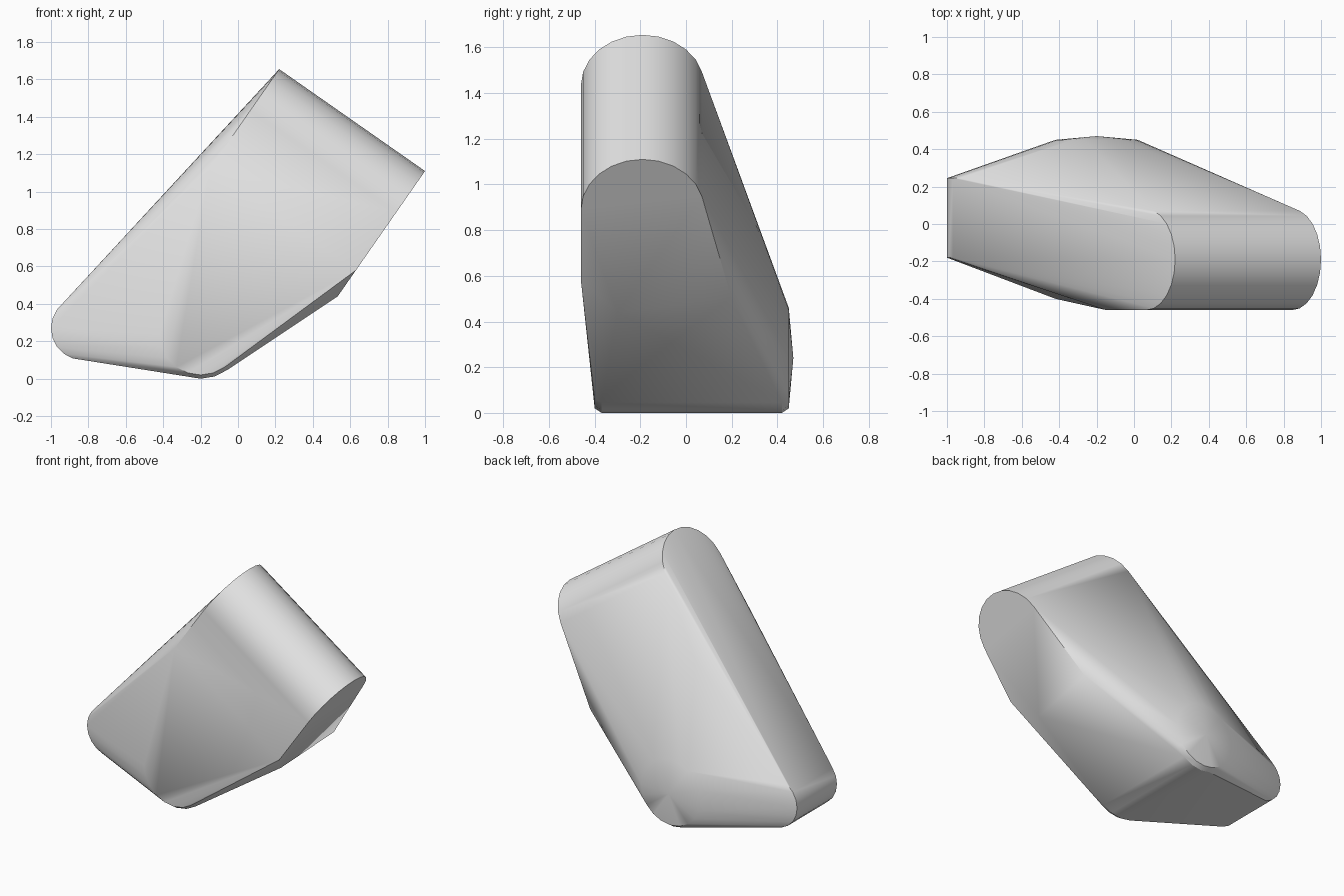
import bpy, bmesh, math
from mathutils import Vector

cube = bpy.data.objects.get("Cube")
if cube:
    bpy.data.objects.remove(cube, do_unlink=True)

grey = bpy.data.materials.new("light grey")
grey.use_nodes = True
grey.diffuse_color = (0.8, 0.8, 0.8, 1)
grey.node_tree.nodes["Principled BSDF"].inputs["Base Color"].default_value = (0.8, 0.8, 0.8, 1)


def disc(x, z, radius, y, sides=20):
    """Ring of points facing along y."""
    return [Vector((x + radius * math.cos(a), y, z + radius * math.sin(a)))
            for a in (2 * math.pi * i / sides for i in range(sides))]


points = []

# Lower barrel along y, with chamfered rims and a shallow domed back
for radius, y in ((0.22, -0.4), (0.24, -0.37), (0.24, 0.42), (0.22, 0.45)):
    points += disc(-0.2, 0.24, radius, y)
points.append(Vector((-0.2, 0.47, 0.24)))

# Small rounded nose on the low side
for y in (-0.18, 0.245):
    points += disc(-0.83, 0.27, 0.17, y)

# Slanted upper barrel: round-topped section swept down its axis
section = [(-0.46, 0.58), (-0.3, 0.44), (0.2, 0.5)]
for i in range(13):
    a = math.radians(15 * i)
    section.append((-0.19 + 0.27 * math.cos(a), 0.89 + 0.22 * math.sin(a)))
section = [(min(y, 0.07) if z > 0.6 else y, z) for y, z in section]
sweep = Vector((-0.78, 0, 0.545))
for y, z in section:
    p = Vector((1.0 - (1.11 - z) * 0.697, y, z))
    points += [p, p + sweep]

# Wrap the barrels and nose in one tight skin
bm = bmesh.new()
for p in points:
    bm.verts.new(p)
hull = bmesh.ops.convex_hull(bm, input=bm.verts[:])
spare = {g for g in hull["geom_interior"] + hull["geom_unused"]
         if isinstance(g, bmesh.types.BMVert)}
bmesh.ops.delete(bm, geom=list(spare), context='VERTS')
bmesh.ops.dissolve_limit(bm, angle_limit=math.radians(0.5),
                         verts=bm.verts[:], edges=bm.edges[:])
bmesh.ops.recalc_face_normals(bm, faces=bm.faces[:])
mesh = bpy.data.meshes.new("wedge_body")
bm.to_mesh(mesh)
bm.free()
mesh.materials.append(grey)
body = bpy.data.objects.new("wedge_body", mesh)
bpy.context.collection.objects.link(body)

bpy.ops.object.select_all(action='DESELECT')
body.select_set(True)
bpy.context.view_layer.objects.active = body
bpy.ops.object.shade_smooth_by_angle(angle=math.radians(30))
